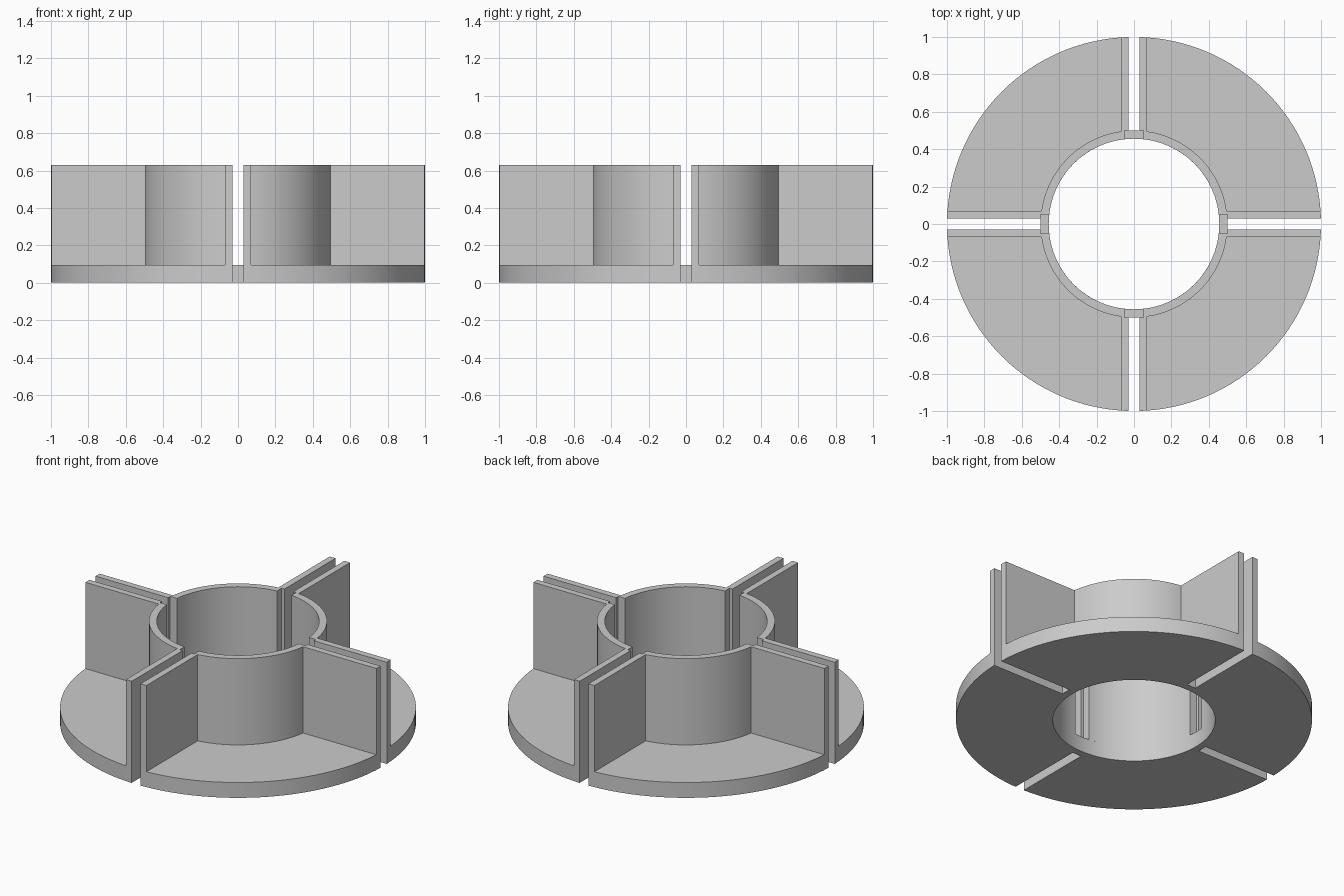
import bpy
import bmesh
from math import asin, acos, cos, sin, pi, sqrt
from mathutils import Matrix

cube = bpy.data.objects.get("Cube")
if cube:
    bpy.data.objects.remove(cube, do_unlink=True)

# Main dimensions
OUTER, HUB, BORE = 1.0, 0.5, 0.456
SLOT, NOTCH, PANEL = 0.03, 0.05, 0.07
PLATE_TOP, TOP = 0.095, 0.63

grey = bpy.data.materials.new("light_grey")
grey.use_nodes = True
color = (0.6, 0.6, 0.6, 1)
grey.diffuse_color = color
grey.node_tree.nodes["Principled BSDF"].inputs["Base Color"].default_value = color


def arc(radius, offset, steps):
    """Quarter arc from y = offset round to x = offset."""
    start = asin(offset / radius)
    end = acos(offset / radius)
    return [(radius * cos(start + (end - start) * i / steps),
             radius * sin(start + (end - start) * i / steps))
            for i in range(steps + 1)]


def build(name, outline, bottom, top):
    """Extrude a quadrant outline and repeat it four times about z."""
    bm = bmesh.new()
    low = [bm.verts.new((x, y, bottom)) for x, y in outline]
    high = [bm.verts.new((x, y, top)) for x, y in outline]
    bm.faces.new(high)
    bm.faces.new(low[::-1])
    for i in range(len(outline)):
        j = (i + 1) % len(outline)
        a, b = outline[i], outline[j]
        # Leave the joins between quadrants open so they weld
        if any(abs(a[k]) < 1e-6 and abs(b[k]) < 1e-6 for k in (0, 1)):
            continue
        bm.faces.new((low[i], low[j], high[j], high[i]))
    quadrant = bm.verts[:] + bm.edges[:] + bm.faces[:]
    for turn in range(1, 4):
        copy = bmesh.ops.duplicate(bm, geom=quadrant)["geom"]
        bmesh.ops.rotate(bm, verts=[v for v in copy if isinstance(v, bmesh.types.BMVert)],
                         matrix=Matrix.Rotation(turn * pi / 2, 3, 'Z'))
    bmesh.ops.remove_doubles(bm, verts=bm.verts, dist=1e-5)
    bmesh.ops.recalc_face_normals(bm, faces=bm.faces)
    mesh = bpy.data.meshes.new(name)
    bm.to_mesh(mesh)
    bm.free()
    mesh.materials.append(grey)
    obj = bpy.data.objects.new(name, mesh)
    bpy.context.collection.objects.link(obj)
    bpy.ops.object.select_all(action='DESELECT')
    obj.select_set(True)
    bpy.context.view_layer.objects.active = obj
    bpy.ops.object.shade_smooth_by_angle(angle=pi / 6)


# Slotted flange, joined by small bridges beside the bore
build("base_flange",
      arc(BORE, 0, 24)[::-1] + [(HUB, 0), (HUB, SLOT)]
      + arc(OUTER, SLOT, 32) + [(SLOT, HUB), (0, HUB)],
      0, PLATE_TOP)

# Curved hub walls with a straight panel along each slot
rim = sqrt(OUTER ** 2 - SLOT ** 2)
rim_in = sqrt(OUTER ** 2 - PANEL ** 2)
build("hub_walls",
      arc(BORE, NOTCH, 24)[::-1]
      + [(HUB, NOTCH), (HUB, SLOT), (rim, SLOT), (rim_in, PANEL)]
      + arc(HUB, PANEL, 24)
      + [(PANEL, rim_in), (SLOT, rim), (SLOT, HUB), (NOTCH, HUB)],
      PLATE_TOP, TOP)
